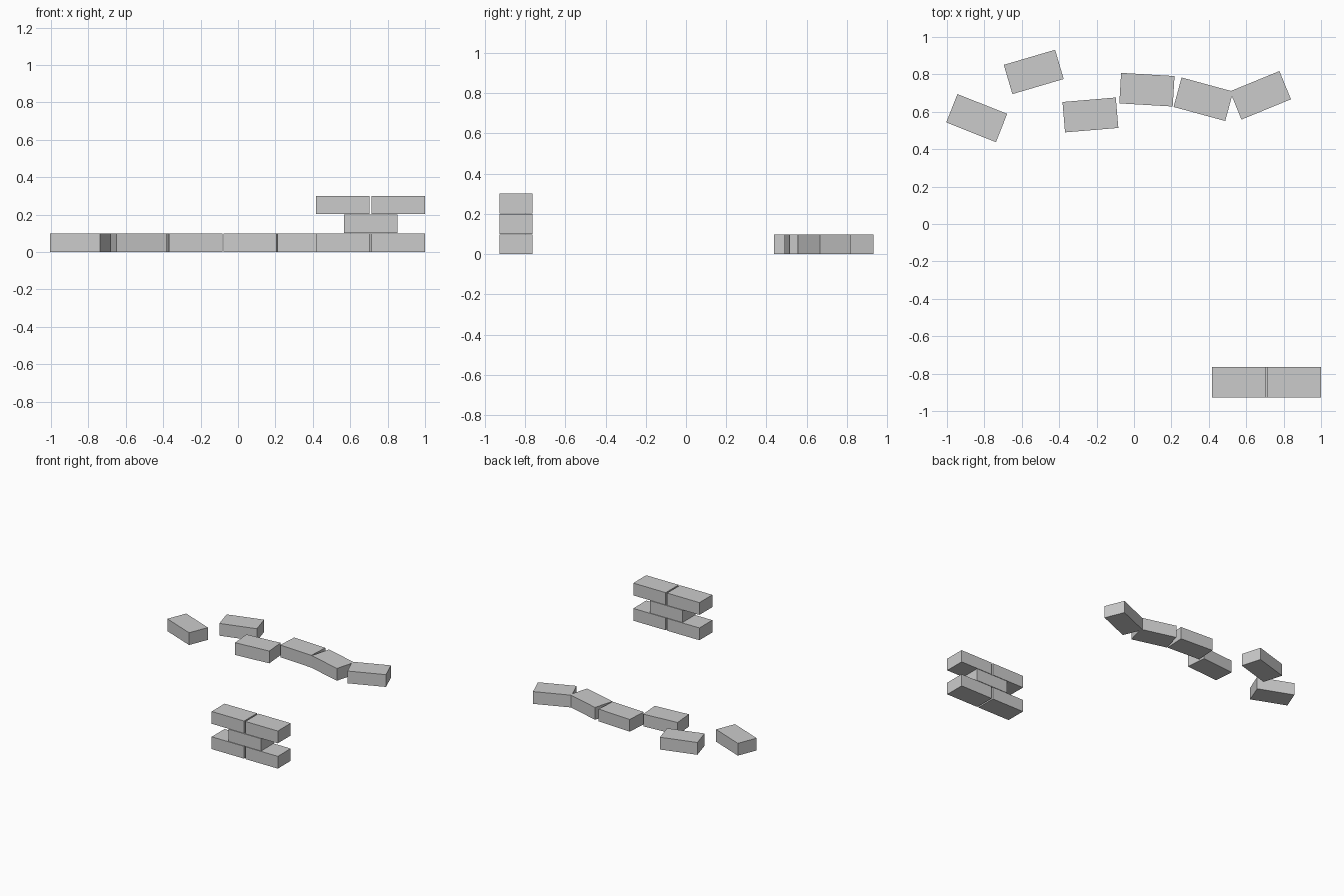
import bpy
import math

if "Cube" in bpy.data.objects:
    bpy.data.objects.remove(bpy.data.objects["Cube"])

# Brick size and the vertical pitch of the stacked courses
LENGTH, DEPTH, HEIGHT, PITCH = 0.286, 0.163, 0.098, 0.101

grey = bpy.data.materials.new("brick_grey")
grey.diffuse_color = (0.6, 0.6, 0.6, 1.0)
grey.use_nodes = True
grey.node_tree.nodes["Principled BSDF"].inputs["Base Color"].default_value = grey.diffuse_color


def brick(name, x, y, base=0.0, angle=0.0):
    bpy.ops.mesh.primitive_cube_add(
        size=1, location=(x, y, base + HEIGHT / 2), rotation=(0, 0, math.radians(angle)))
    obj = bpy.context.object
    obj.name = name
    obj.scale = (LENGTH, DEPTH, HEIGHT)
    obj.data.materials.append(grey)


# Stacked wall piece: two bricks, one bridging, two on top
for i, (x, course) in enumerate([(0.559, 0), (0.857, 0), (0.709, 1), (0.559, 2), (0.857, 2)]):
    brick(f"wall_brick_{i + 1}", x, -0.845, course * PITCH)

# Loose bricks scattered along the back: x, y, turn in degrees
loose = [
    (-0.841, 0.566, -21.7),
    (-0.536, 0.813, 16.4),
    (-0.233, 0.583, 4.8),
    (0.069, 0.718, -3.4),
    (0.371, 0.667, -15.2),
    (0.676, 0.688, 22.3),
]
for i, (x, y, angle) in enumerate(loose):
    brick(f"loose_brick_{i + 1}", x, y, 0.0, angle)
